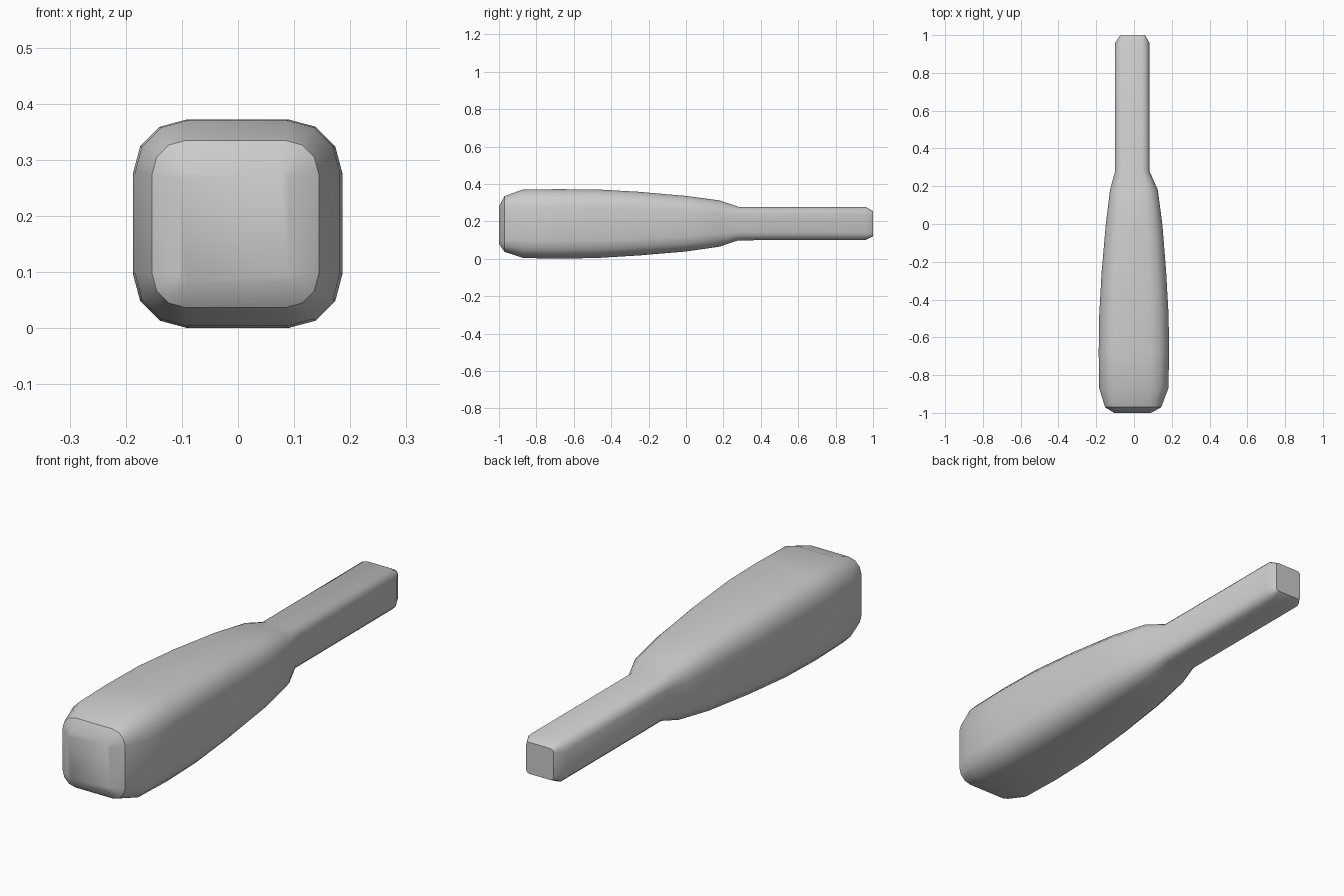
import bpy, bmesh, math

if "Cube" in bpy.data.objects:
    bpy.data.objects.remove(bpy.data.objects["Cube"])

SEG = 3  # segments per rounded corner


def ring(bm, y, x0, x1, z0, z1, r):
    """Rounded-rectangle cross-section in the xz plane."""
    corners = [(x1 - r, z1 - r), (x0 + r, z1 - r), (x0 + r, z0 + r), (x1 - r, z0 + r)]
    verts = []
    for q, (cx, cz) in enumerate(corners):
        for i in range(SEG + 1):
            a = math.pi / 2 * (q + i / SEG)
            verts.append(bm.verts.new((cx + r * math.cos(a), y, cz + r * math.sin(a))))
    return verts


def loft(name, stations):
    bm = bmesh.new()
    rings = [ring(bm, *s) for s in stations]
    for a, b in zip(rings, rings[1:]):
        n = len(a)
        for i in range(n):
            j = (i + 1) % n
            bm.faces.new((a[i], a[j], b[j], b[i]))
    bm.faces.new(rings[0])
    bm.faces.new(rings[-1][::-1])
    bmesh.ops.recalc_face_normals(bm, faces=bm.faces)
    mesh = bpy.data.meshes.new(name)
    bm.to_mesh(mesh)
    bm.free()
    ob = bpy.data.objects.new(name, mesh)
    bpy.context.collection.objects.link(ob)
    bpy.context.view_layer.objects.active = ob
    ob.select_set(True)
    bpy.ops.object.shade_smooth_by_angle(angle=math.radians(35))
    ob.select_set(False)
    return ob


# Thick barrel tapering through a shoulder into the slim square handle
# y, x min, x max, z min, z max, corner radius
loft("bat", [
    (-1.00, -0.105, 0.09, 0.08, 0.28, 0.015),
    (-0.97, -0.153, 0.144, 0.037, 0.335, 0.06),
    (-0.87, -0.184, 0.182, 0.004, 0.371, 0.095),
    (-0.68, -0.187, 0.186, 0.001, 0.372, 0.095),
    (-0.48, -0.184, 0.183, 0.004, 0.371, 0.095),
    (-0.25, -0.171, 0.170, 0.018, 0.358, 0.09),
    (0.00, -0.149, 0.150, 0.039, 0.336, 0.08),
    (0.18, -0.127, 0.126, 0.065, 0.312, 0.07),
    (0.28, -0.100, 0.082, 0.099, 0.278, 0.042),
    (0.96, -0.100, 0.081, 0.100, 0.278, 0.040),
    (1.00, -0.072, 0.058, 0.120, 0.255, 0.015),
])
